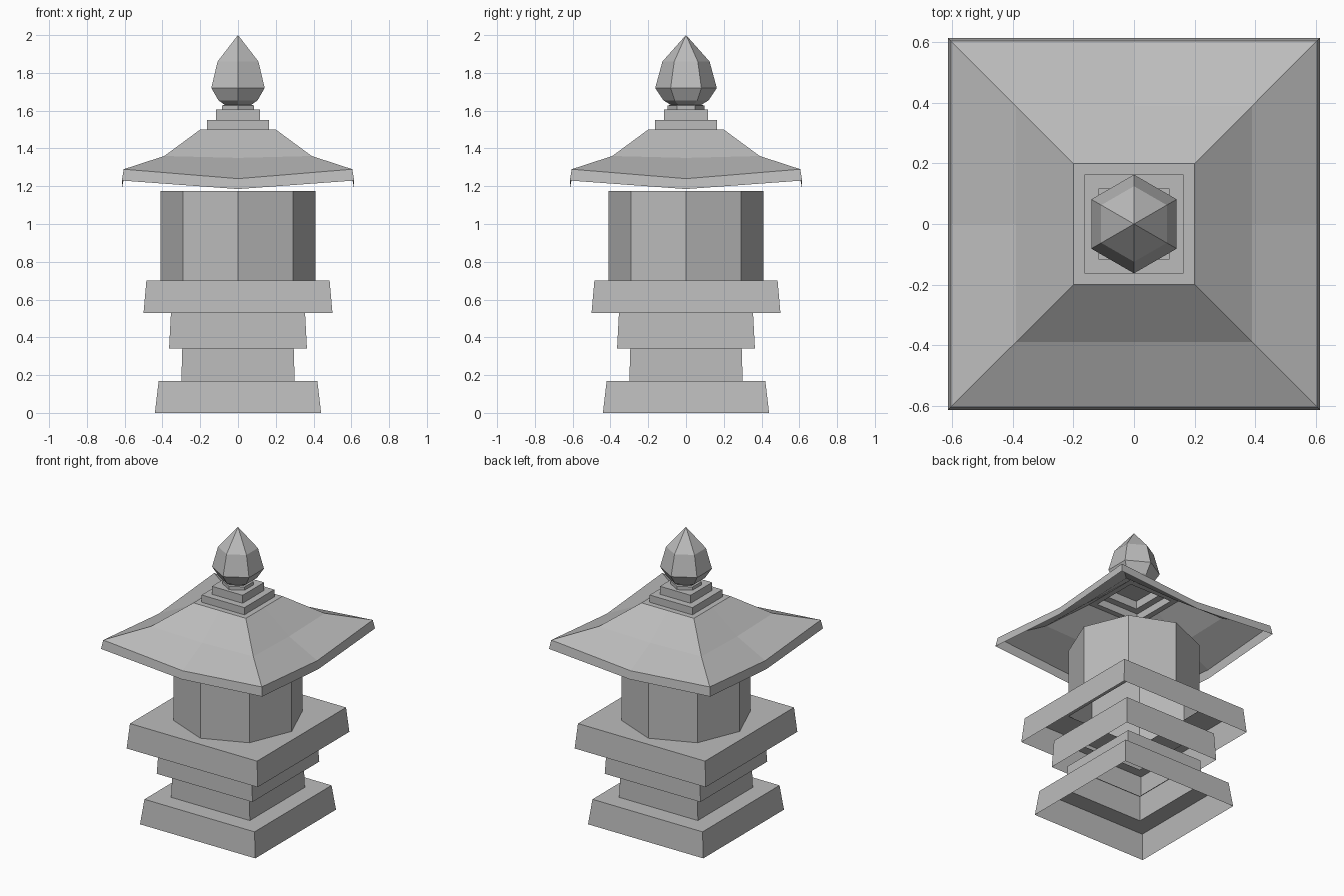
import bpy
import math

old = bpy.data.objects.get("Cube")
if old:
    bpy.data.objects.remove(old, do_unlink=True)

stone = bpy.data.materials.new("grey stone")
stone.use_nodes = True
colour = (0.5, 0.5, 0.5, 1.0)
stone.diffuse_color = colour
stone.node_tree.nodes["Principled BSDF"].inputs["Base Color"].default_value = colour


def polygon(sides, radius, z, turn=0.0):
    """Horizontal ring of points; turn is in steps of one side."""
    step = math.tau / sides
    return [(radius * math.cos((i + turn) * step), radius * math.sin((i + turn) * step), z)
            for i in range(sides)]


def square(half, z):
    return polygon(4, half * math.sqrt(2), z, 0.5)


def sagging_square(half, z_corner, z_middle):
    """Square ring with a lower point in the middle of each side."""
    corners = square(half, z_corner)
    ring = []
    for a, b in zip(corners, corners[1:] + corners[:1]):
        ring += [a, ((a[0] + b[0]) / 2, (a[1] + b[1]) / 2, z_middle)]
    return ring


def loft(name, rings, cap=False):
    """Flat-faced shell through rings of equal length, listed upwards."""
    n = len(rings[0])
    verts = [p for ring in rings for p in ring]
    faces = []
    for r in range(len(rings) - 1):
        for i in range(n):
            j = (i + 1) % n
            faces.append((r * n + i, r * n + j, (r + 1) * n + j, (r + 1) * n + i))
    if cap:
        faces.append(tuple(range((len(rings) - 1) * n, len(rings) * n)))
    mesh = bpy.data.meshes.new(name)
    mesh.from_pydata(verts, [], faces)
    mesh.materials.append(stone)
    mesh.update()
    obj = bpy.data.objects.new(name, mesh)
    bpy.context.scene.collection.objects.link(obj)
    return obj


# Base: hollow tapered tiers, open below (bottom half, top half, hole half, z range)
tiers = [("foot_tier", 0.44, 0.42, 0.30, 0.0, 0.17),
         ("lower_tier", 0.30, 0.295, 0.29, 0.17, 0.34),
         ("upper_tier", 0.365, 0.355, 0.29, 0.34, 0.53),
         ("platform_tier", 0.50, 0.485, 0.29, 0.53, 0.70)]
for name, low, high, hole, z0, z1 in tiers:
    loft(name, [square(low, z0), square(high, z1), square(hole, z1)])

# Octagonal lamp body
loft("lamp_body", [polygon(8, 0.41, 0.70), polygon(8, 0.41, 1.175)], cap=True)

# Curved roof shell with upturned corners
loft("roof", [sagging_square(0.615, 1.23, 1.185),
              sagging_square(0.605, 1.29, 1.24),
              sagging_square(0.39, 1.36, 1.35),
              sagging_square(0.20, 1.50, 1.50),
              sagging_square(0.163, 1.50, 1.50)])

# Stepped cap on the roof
loft("roof_steps", [square(0.163, 1.50), square(0.163, 1.55),
                    square(0.117, 1.55), square(0.117, 1.605)], cap=True)

# Hexagonal finial: neck, bud and point
profile = [(0.097, 1.605), (0.097, 1.628), (0.08, 1.63), (0.12, 1.655),
           (0.163, 1.72), (0.125, 1.86), (0.0005, 2.0)]
loft("finial", [polygon(6, r, z, 0.5) for r, z in profile], cap=True)
